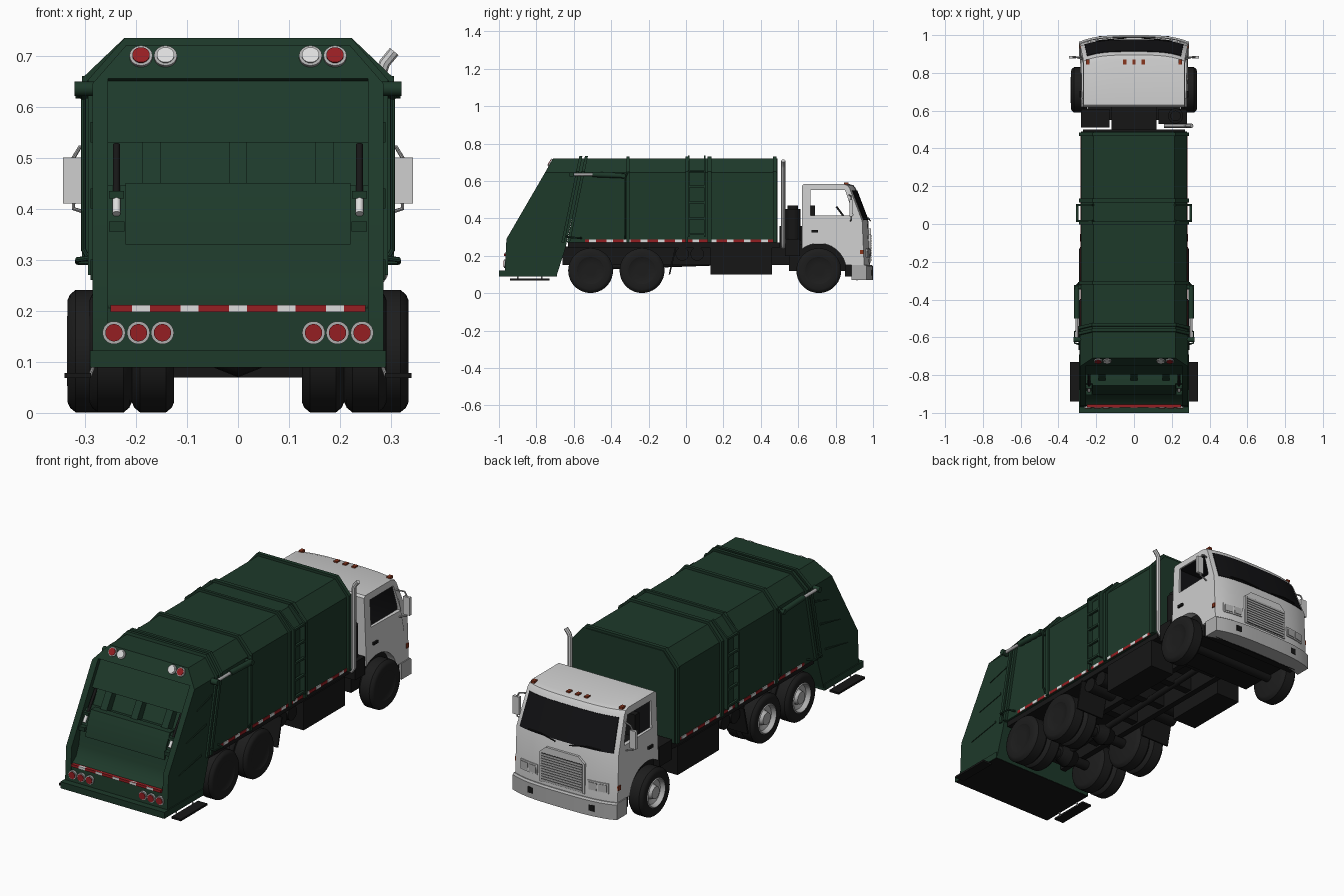
import bpy, bmesh, math
from mathutils import Vector

if "Cube" in bpy.data.objects:
    bpy.data.objects.remove(bpy.data.objects["Cube"])

def mat(name, r, g, b):
    m = bpy.data.materials.new(name)
    m.diffuse_color = (r, g, b, 1)
    m.use_nodes = True
    m.node_tree.nodes["Principled BSDF"].inputs["Base Color"].default_value = m.diffuse_color
    return m

GREEN = mat("body_green", 0.0125, 0.041, 0.023)
WHITE = mat("cab_white", 0.62, 0.62, 0.62)
BLACK = mat("tyre_black", 0.012, 0.012, 0.012)
DARK = mat("chassis_dark", 0.008, 0.008, 0.008)
GLASS = mat("glass_dark", 0.006, 0.006, 0.007)
CHROME = mat("metal_grey", 0.42, 0.42, 0.42)
RED = mat("lamp_red", 0.3, 0.013, 0.016)
ORANGE = mat("marker_orange", 0.25, 0.035, 0.012)
LAMP = mat("lamp_white", 0.72, 0.72, 0.72)

def finish(name, bm, *mats):
    bmesh.ops.recalc_face_normals(bm, faces=bm.faces)
    me = bpy.data.meshes.new(name)
    bm.to_mesh(me)
    bm.free()
    for m in mats:
        me.materials.append(m)
    ob = bpy.data.objects.new(name, me)
    bpy.context.collection.objects.link(ob)
    return ob

def prism(name, pts, a, b, *mats, axis='x', n=1):
    """Extrude a (y,z) or (x,z) outline along an axis in n slices."""
    bm = bmesh.new()
    rings = []
    for i in range(n + 1):
        t = a + (b - a) * i / n
        rings.append([bm.verts.new((t, p, q) if axis == 'x' else (p, t, q)) for p, q in pts])
    k = len(pts)
    for r0, r1 in zip(rings, rings[1:]):
        for j in range(k):
            bm.faces.new((r0[j], r0[(j + 1) % k], r1[(j + 1) % k], r1[j]))
    bm.faces.new(rings[0])
    bm.faces.new(rings[-1])
    return finish(name, bm, *mats)

def box(name, x0, x1, y0, y1, z0, z1, m):
    return prism(name, [(y0, z0), (y1, z0), (y1, z1), (y0, z1)], x0, x1, m)

def sbox(name, s, x0, x1, *rest):
    return box(name, s * x0, s * x1, *rest)

def cyl(name, p, q, r, m, n=20):
    p, q = Vector(p), Vector(q)
    bm = bmesh.new()
    bmesh.ops.create_cone(bm, cap_ends=True, segments=n, radius1=r, radius2=r, depth=(q - p).length)
    bmesh.ops.rotate(bm, verts=bm.verts, matrix=(q - p).to_track_quat('Z', 'Y').to_matrix())
    bmesh.ops.translate(bm, verts=bm.verts, vec=(p + q) / 2)
    return finish(name, bm, m)

def tube(name, pts, r, m):
    cu = bpy.data.curves.new(name, 'CURVE')
    cu.dimensions, cu.bevel_depth, cu.bevel_resolution, cu.use_fill_caps = '3D', r, 2, True
    sp = cu.splines.new('POLY')
    sp.points.add(len(pts) - 1)
    for a, b in zip(sp.points, pts):
        a.co = (*b, 1)
    cu.materials.append(m)
    ob = bpy.data.objects.new(name, cu)
    bpy.context.collection.objects.link(ob)
    bpy.ops.object.select_all(action='DESELECT')
    ob.select_set(True)
    bpy.context.view_layer.objects.active = ob
    bpy.ops.object.convert(target='MESH')

def lathe(name, prof, x, y, z, s, m, n=36):
    """Revolve (x, radius) points about an x-axis line."""
    bm = bmesh.new()
    vs = [bm.verts.new((s * px, 0, pr)) for px, pr in prof]
    es = [bm.edges.new(e) for e in zip(vs, vs[1:])]
    bmesh.ops.spin(bm, geom=vs + es, axis=(1, 0, 0), cent=(0, 0, 0), angle=2 * math.pi, steps=n)
    bmesh.ops.remove_doubles(bm, verts=bm.verts, dist=0.0004)
    bmesh.ops.translate(bm, verts=bm.verts, vec=(s * x, y, z))
    return finish(name, bm, m)

def cut(ob, cutter):
    md = ob.modifiers.new("cut", 'BOOLEAN')
    md.object, md.operation, md.solver = cutter, 'DIFFERENCE', 'EXACT'
    bpy.context.view_layer.objects.active = ob
    bpy.ops.object.modifier_apply(modifier=md.name)
    bpy.data.objects.remove(cutter)

def chamfer(ob):
    """Slice the sloping shoulders off a tailgate part."""
    bm = bmesh.new()
    bm.from_mesh(ob.data)
    for s in (-1, 1):
        r = bmesh.ops.bisect_plane(bm, geom=bm.verts[:] + bm.edges[:] + bm.faces[:], plane_co=(s * .285, 0, .645),
                                   plane_no=(s * .08, 0, .07), clear_outer=True)
        bmesh.ops.holes_fill(bm, edges=[e for e in r['geom_cut'] if isinstance(e, bmesh.types.BMEdge)])
    bm.to_mesh(ob.data)
    bm.free()

# Packer body, hoops and sloping rear joint
def section(d):
    return [(-.28 - d, .27), (.28 + d, .27), (.28 + d, .645 + d / 2), (.215 + d / 2, .72 + d),
            (-.215 - d / 2, .72 + d), (-.28 - d, .645 + d / 2)]
def slope(z):
    return .208 * (z - .72)
body = prism("packer_body", section(0), -.54, .49, GREEN, axis='y')
for v in body.data.vertices:
    if v.co.y < 0:
        v.co.y += slope(v.co.z)
for y, w in ((-.31, .018), (.005, .014), (.125, .02), (.475, .02)):
    prism("body_hoop", section(.012), y - w / 2, y + w / 2, GREEN, axis='y')
for y in (-.565, -.535):
    hoop = prism("joint_hoop", section(.014), y - .008, y + .008, GREEN, axis='y')
    for v in hoop.data.vertices:
        v.co.y += slope(v.co.z)

# Tailgate sides, hopper core and rear details
back = [(-.97, .10), (-.69, .10), (-.645, .24), (-.54, .72)]
for s in (-1, 1):
    chamfer(prism("tailgate_side", [(-.71, .72), (-.96, .29)] + back, s * .255, s * .285, GREEN))
core = [(-.71, .72), (-.748, .655), (-.727, .65), (-.797, .53), (-.74, .53), (-.79, .44), (-.845, .445),
        (-.872, .40), (-.892, .34), (-.903, .28), (-.925, .23), (-.96, .205)]
chamfer(prism("hopper_core", core + back, -.255, .255, GREEN))
prism("sweep_blade", [(-.82, .45), (-.856, .45), (-.884, .395), (-.902, .33), (-.87, .33)], -.22, .22, GREEN)
for x in (-.17, 0, .17):
    prism("hopper_rib", [(-.735, .53), (-.78, .53), (-.835, .44), (-.785, .44)], x - .018, x + .018, GREEN)
box("rear_sill", -.29, .29, -1, -.69, .09, .122, GREEN)
box("rear_sill_underside", -.288, .288, -.998, -.692, .0885, .091, DARK)
box("rear_stripe_red", -.25, .25, -.972, -.955, .198, .211, RED)
for i in range(-2, 3):
    box("rear_stripe_white", i * .095 - .018, i * .095 + .018, -.9735, -.96, .198, .211, LAMP)

def lamp(x, y, z, nrm, m):
    p, d = Vector((x, y, z)), Vector(nrm)
    cyl("lamp_ring", p - d * .005, p + d * .006, .0225, CHROME, 24)
    cyl("lamp_lens", p, p + d * .009, .017, m, 24)
for s in (-1, 1):
    for x, m in ((.19, RED), (.142, LAMP)):
        lamp(s * x, -.724, .697, (0, -.864, .503), m)
    for x in (.148, .195, .243):
        lamp(s * x, -.967, .157, (0, -1, 0), RED)
    cyl("blade_ram_rod", (s * .238, -.79, .525), (s * .238, -.862, .42), .007, DARK)
    cyl("blade_ram", (s * .238, -.86, .425), (s * .238, -.885, .39), .008, LAMP)
    sbox("ram_collar", s, .223, .253, -.872, -.845, .42, .435, GREEN)
    sbox("ram_bracket", s, .222, .253, -.905, -.87, .355, .375, GREEN)
    # Lift cylinders, hoses and side fittings
    cyl("lift_cylinder", (s * .303, -.5, .635), (s * .303, -.33, .628), .014, GREEN)
    cyl("lift_rod", (s * .303, -.61, .635), (s * .303, -.5, .635), .008, CHROME)
    cyl("lift_pivot", (s * .28, -.612, .635), (s * .32, -.612, .635), .014, GREEN)
    cyl("lift_mount", (s * .28, -.335, .628), (s * .318, -.335, .628), .012, GREEN)
    tube("side_hose", [(s * .29, -.31, .65), (s * .303, -.325, .62), (s * .303, -.325, .32), (s * .285, -.325, .29)], .005, GREEN)
    tube("grab_handle", [(s * .28, -.64, .305), (s * .315, -.63, .3), (s * .315, -.57, .295), (s * .28, -.56, .295)], .005, GREEN)
    for z, y0, y1 in ((.53, -.74, -.62), (.4, -.82, -.66), (.26, -.88, -.7)):
        prism("side_gusset", [(y0, z), (y1, z + .04), (y1, z + .03)], s * .284, s * .289, GREEN)
    # Rear riding step
    sbox("riding_step", s, .288, .34, -.94, -.73, .068, .078, DARK)
    for y in (-.9, -.77):
        tube("step_hanger", [(s * .28, y, .1), (s * .29, y, .072), (s * .338, y, .072)], .004, CHROME)
    # Reflective side stripe
    sbox("side_stripe_red", s, .278, .2825, -.54, .47, .272, .287, RED)
    for i in range(11):
        y = -.5 + i * .092
        sbox("side_stripe_white", s, .279, .2838, y - .018, y + .018, .272, .287, LAMP)
    # Ladder, leaning in over the shoulder
    for y in (.015, .1):
        sbox("ladder_rail", s, .28, .306, y - .005, y + .005, .3, .655, GREEN)
        prism("ladder_rail_top", [(s * .28, .64), (s * .306, .655), (s * .222, .735), (s * .212, .72)],
              y - .005, y + .005, GREEN, axis='y')
    for i in range(5):
        sbox("ladder_rung", s, .294, .306, .015, .1, .31 + i * .085, .32 + i * .085, GREEN)
    # Frame, side boxes, air tanks, mud flaps
    sbox("frame_rail", s, .09, .12, -.66, .93, .15, .25, DARK)
    sbox("side_box", s, .14, .275, .13, .46, .1, .245, DARK)
    for y in (-.02, .06):
        cyl("air_tank", (s * .12, y, .21), (s * .262, y, .21), .036, DARK, 24)
    prism("mud_flap", [(-.06, .24), (-.052, .24), (-.085, .1), (-.093, .1)], s * .125, s * .285, DARK)

box("body_floor", -.27, .27, -.63, .5, .243, .272, DARK)
for y in (-.62, -.37, -.1, .1, .3, .5):
    box("cross_member", -.1, .1, y - .02, y + .02, .16, .23, DARK)
cyl("drive_shaft", (0, -.5, .14), (0, .6, .18), .016, DARK)

# Wheels and axles; right-hand rims are dark, left-hand rims are grey
def wheel(x, y, s, w, inner=False):
    lathe("tyre", [(0, .0), (0, .1), (.005, .111), (.016, .12), (w - .016, .12), (w - .005, .111), (w, .1), (w - .003, .072)], x, y, .121, s, BLACK)
    if not inner and s > 0:
        lathe("wheel_rim", [(w - .003, .073), (w - .006, .068), (w - .008, .03), (w - .006, 0)], x, y, .121, s, BLACK)
    elif not inner:
        lathe("wheel_rim", [(w - .003, .073), (w + .001, .068), (w - .022, .06), (w - .03, .036), (w - .005, .03), (w - .002, 0)],
              x, y, .121, s, CHROME)
for s in (-1, 1):
    for y in (-.51, -.235):
        wheel(.125, y, s, .083, True)
        wheel(.208, y, s, .083)
    wheel(.25, .71, s, .084)
for y in (-.51, -.235, .71):
    cyl("axle", (-.26, y, .12), (.26, y, .12), .025, DARK)
    if y < 0:
        lathe("differential", [(-.06, 0), (-.05, .035), (0, .055), (.05, .035), (.06, 0)], 0, y, .125, 1, DARK, 20)

# Cab shell: front with rounded corners, slight tumblehome, hollow inside
def bow(ob):
    for v in ob.data.vertices:
        c = v.co
        if c.y > .85:
            c.y -= 4 * c.x ** 4 + .08 * c.x ** 2
        if c.z > .38:
            c.x *= 1 - .06 * (c.z - .38) / .2
    return ob
cab = bow(prism("cab_shell", [(.62, .15), (.985, .15), (.975, .385), (.908, .56), (.895, .577), (.87, .585), (.63, .585), (.62, .575)],
                -.285, .285, WHITE, GLASS, n=16))
inner = prism("cab_cutter", [(.635, .29), (.93, .29), (.93, .385), (.865, .55), (.84, .568), (.635, .568)], -.262, .262, WHITE, GLASS)
for p in inner.data.polygons:
    p.material_index = 1
cut(cab, inner)
cut(cab, prism("window_cutter", [(.665, .415), (.893, .415), (.888, .44), (.85, .552), (.665, .552)], -.4, .4, WHITE, GLASS))
cut(cab, cyl("arch_cutter", (-.4, .71, .12), (.4, .71, .12), .147, WHITE, 40))
cut(cab, box("sill_cutter", -.4, .4, .5, .71, .1, .235, WHITE))
bow(prism("windshield", [(.905, .547), (.916, .549), (.976, .392), (.965, .39)], -.262, .262, GLASS, n=16))
box("cab_underside", -.245, .245, .55, .94, .12, .262, DARK)
box("cab_step", -.272, .272, .85, .938, .09, .153, DARK)
box("bumper_back", -.25, .25, .912, .916, .069, .15, DARK)
for s in (-1, 1):
    sbox("seat_base", s, .06, .22, .66, .78, .29, .36, DARK)
    sbox("seat_back", s, .08, .2, .655, .69, .35, .47, DARK)
cyl("steering_wheel", (-.14, .83, .42), (-.14, .838, .426), .05, DARK)

# Cab front: bumper, grille, lamps, wipers
bow(prism("front_bumper", [(.92, .07), (1, .07), (1, .145), (.99, .152), (.92, .152)], -.29, .29, CHROME, n=16))
prism("grille_frame", [(-.125, .165), (.125, .165), (.125, .315), (.09, .345), (-.09, .345), (-.125, .315)], .955, .988, WHITE, axis='y')
box("grille_panel", -.115, .115, .96, .9895, .17, .312, DARK)
for i in range(11):
    box("grille_bar", -.115, .115, .97, .992, .172 + i * .0128, .182 + i * .0128, CHROME)
for s in (-1, 1):
    bow(prism("headlight_bezel", [(.96, .19), (.988, .19), (.986, .24), (.96, .24)], s * .14, s * .245, WHITE, n=4))
    for x in (.147, .197):
        bow(prism("headlight", [(.96, .197), (.991, .197), (.989, .233), (.96, .233)], s * x, s * (x + .041), CHROME, n=3))
    sbox("bumper_slot", s, .155, .185, .97, .996, .095, .125, DARK)
    tube("wiper", [(s * .04, .985, .387), (s * .13, .976, .402), (s * .2, .968, .4)], .003, DARK)
    sbox("corner_marker", s, .275, .289, .93, .95, .21, .232, ORANGE)
    sbox("door_handle", s, .28, .289, .67, .705, .325, .338, DARK)
    # Mirrors
    sbox("mirror", s, .308, .343, .875, .89, .41, .5, WHITE)
    tube("mirror_arm", [(s * .265, .87, .525), (s * .31, .884, .52), (s * .322, .884, .5), (s * .322, .884, .4), (s * .275, .88, .385)], .004, CHROME)
for x in (-.245, -.05, 0, .05, .245):
    box("roof_marker", x - .009, x + .009, .845, .87, .58, .592, ORANGE)

# Engine gear and exhaust behind the cab
box("engine_block", -.12, .12, .5, .63, .2, .36, DARK)
box("battery_box", -.28, -.13, .51, .61, .2, .3, DARK)
box("rear_fender", .13, .28, .53, .61, .2, .29, DARK)
cyl("air_cleaner", (.22, .572, .28), (.22, .572, .45), .04, DARK, 24)
cyl("air_cleaner_cap", (.22, .572, .45), (.22, .572, .47), .028, DARK, 24)
tube("exhaust_pipe", [(.16, .52, .25), (.27, .52, .25), (.282, .52, .27), (.282, .52, .67), (.287, .52, .685), (.306, .52, .708)], .011, WHITE)

# Smooth only the round surfaces
bpy.ops.object.select_all(action='SELECT')
bpy.context.view_layer.objects.active = cab
bpy.ops.object.shade_smooth_by_angle(angle=math.radians(32))
